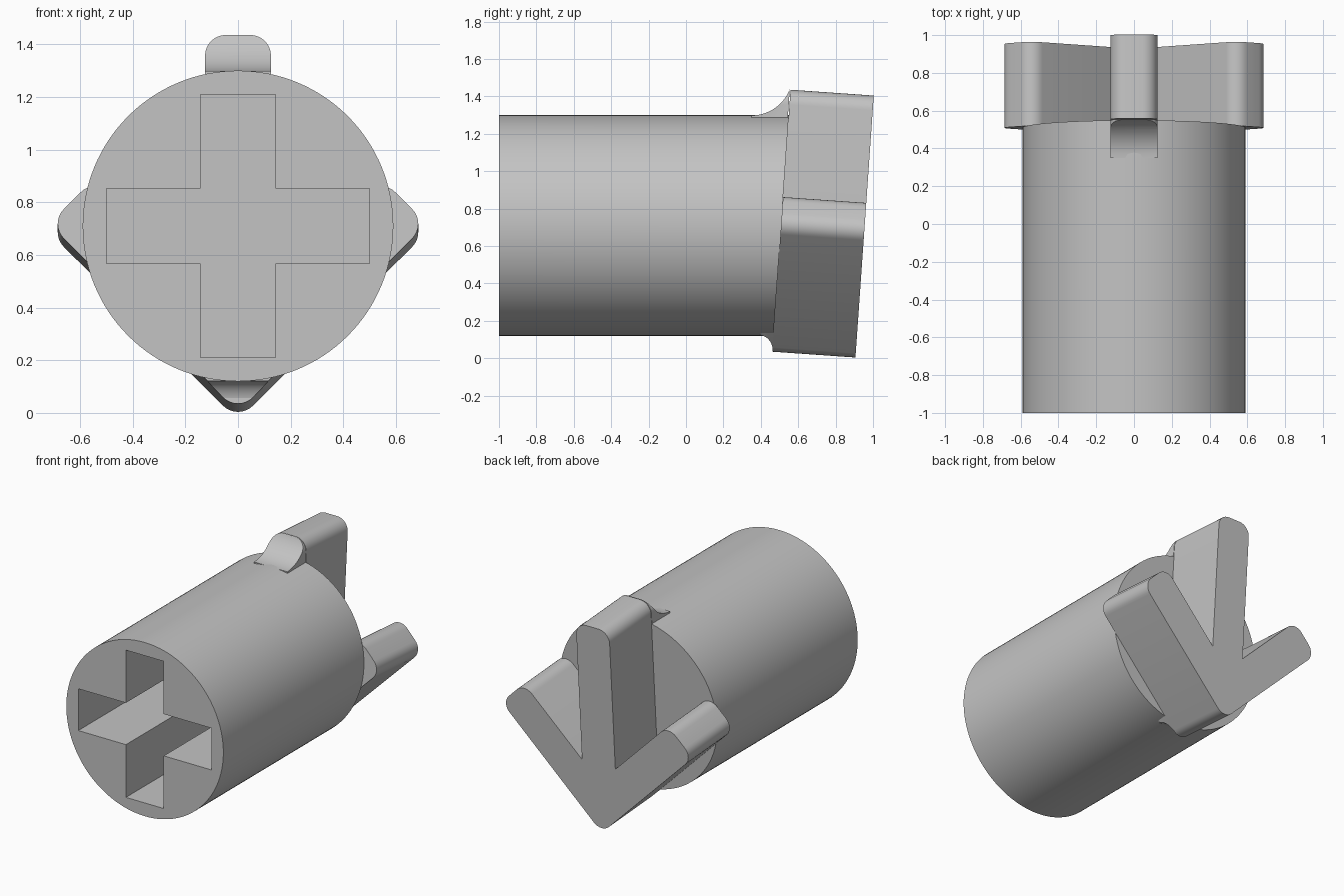
import bpy, bmesh, math
from mathutils import Vector

if "Cube" in bpy.data.objects:
    bpy.data.objects.remove(bpy.data.objects["Cube"], do_unlink=True)

grey = bpy.data.materials.new("plain_grey")
grey.use_nodes = True
colour = (0.55, 0.55, 0.55, 1)
grey.diffuse_color = colour
grey.node_tree.nodes["Principled BSDF"].inputs["Base Color"].default_value = colour

TILT = math.radians(4)
AXIS_Z, RADIUS, FRONT = 0.71, 0.59, -1.0
BASE = Vector((0, 0.51, 0.735))                          # middle of the tilted back face
UP = Vector((0, math.sin(TILT), math.cos(TILT)))
OUT = Vector((0, math.cos(TILT), -math.sin(TILT)))
X = Vector((1, 0, 0))


def prism(name, points, origin, u, v, push):
    """Extrude a 2D outline lying in the plane (u, v) along the push vector."""
    bm = bmesh.new()
    verts = [bm.verts.new(origin + u * a + v * b) for a, b in points]
    face = bm.faces.new(verts)
    new = bmesh.ops.extrude_face_region(bm, geom=[face])["geom"]
    bmesh.ops.translate(bm, vec=push, verts=[g for g in new if isinstance(g, bmesh.types.BMVert)])
    bmesh.ops.recalc_face_normals(bm, faces=bm.faces)
    mesh = bpy.data.meshes.new(name)
    bm.to_mesh(mesh)
    bm.free()
    mesh.materials.append(grey)
    obj = bpy.data.objects.new(name, mesh)
    bpy.context.collection.objects.link(obj)
    return obj


def rounded(corners, steps=8):
    """Replace each right-angled corner (x, y, r) with an arc of radius r."""
    out = []
    for i, (x, y, r) in enumerate(corners):
        p = Vector((x, y))
        if not r:
            out.append(p)
            continue
        a = (Vector(corners[i - 1][:2]) - p).normalized() * r
        b = (Vector(corners[(i + 1) % len(corners)][:2]) - p).normalized() * r
        for k in range(steps + 1):
            t = math.pi / 2 * k / steps
            out.append(p + a * (1 - math.sin(t)) + b * (1 - math.cos(t)))
    return out


def select_only(obj):
    bpy.ops.object.select_all(action='DESELECT')
    obj.select_set(True)
    bpy.context.view_layer.objects.active = obj


def boolean(obj, cutter, operation):
    cutter.hide_render = True
    mod = obj.modifiers.new("cut", 'BOOLEAN')
    mod.operation, mod.solver, mod.object = operation, 'EXACT', cutter
    select_only(obj)
    bpy.ops.object.modifier_apply(modifier=mod.name)
    bpy.data.objects.remove(cutter, do_unlink=True)


def smooth(obj):
    select_only(obj)
    bpy.ops.object.shade_smooth_by_angle(angle=math.radians(30))


# Barrel with a slanted back end
n = 128
circle = [(RADIUS * math.cos(math.tau * i / n), RADIUS * math.sin(math.tau * i / n)) for i in range(n)]
barrel = prism("barrel", circle, Vector((0, FRONT, AXIS_Z)), X, Vector((0, 0, 1)), Vector((0, 1, 0)))
for vert in barrel.data.vertices:
    if vert.co.y > FRONT + 0.5:
        vert.co.y = BASE.y + (vert.co.z - BASE.z) * math.tan(TILT)

# Cross-shaped socket in the front
a, b = 0.142, 0.5
cross = [(a, -b), (a, -a), (b, -a), (b, a), (a, a), (a, b),
         (-a, b), (-a, a), (-b, a), (-b, -a), (-a, -a), (-a, -b)]
socket = prism("socket_cutter", cross, Vector((0, FRONT - 0.1, AXIS_Z)), X, Vector((0, 0, 1)),
               Vector((0, 1.1, 0)))
boolean(barrel, socket, 'DIFFERENCE')
smooth(barrel)

# Downward arrow on the back, mirrored from its +x half
R, W = 0.08, 0.25
TIP, TOP, REACH = -0.735, 0.702, 0.718
diag = W * math.sqrt(0.5)
half = [(REACH, TIP + REACH, R), (REACH - diag, TIP + REACH + diag, R),
        (W / 2, TIP + 2 * diag + W / 2, 0), (W / 2, TOP, R)]
corners = [(0, TIP, R)] + half + [(-x, y, r) for x, y, r in reversed(half)]
outline = rounded(corners)
arrow = prism("arrow", outline, BASE, X, UP, OUT * 0.446)
smooth(arrow)

# Concave fillets joining the arrow's top and tip to the barrel
STEPS = 14
radius, sweep = 0.22, math.radians(68.7)
top_arc = [(0.35 + radius * math.sin(sweep * i / STEPS),
            1.298 + radius * (1 - math.cos(sweep * i / STEPS))) for i in range(STEPS + 1)]
top_profile = top_arc + [(0.535, 1.15), (0.35, 1.15)]
quarter = math.pi / 2
tip_arc = [(0.395 + 0.07 * math.sin(quarter * i / STEPS),
            0.122 - 0.087 * (1 - math.cos(quarter * i / STEPS))) for i in range(STEPS + 1)]
tip_profile = tip_arc + [(0.475, 0.2), (0.395, 0.2)]

for name, profile in (("top_fillet", top_profile), ("tip_fillet", tip_profile)):
    fillet = prism(name, profile, Vector((-0.3, 0, 0)), Vector((0, 1, 0)), Vector((0, 0, 1)), X * 0.6)
    limit = prism("fillet_limit", outline, BASE - OUT * 0.3, X, UP, OUT * 0.31)
    boolean(fillet, limit, 'INTERSECT')
    smooth(fillet)
